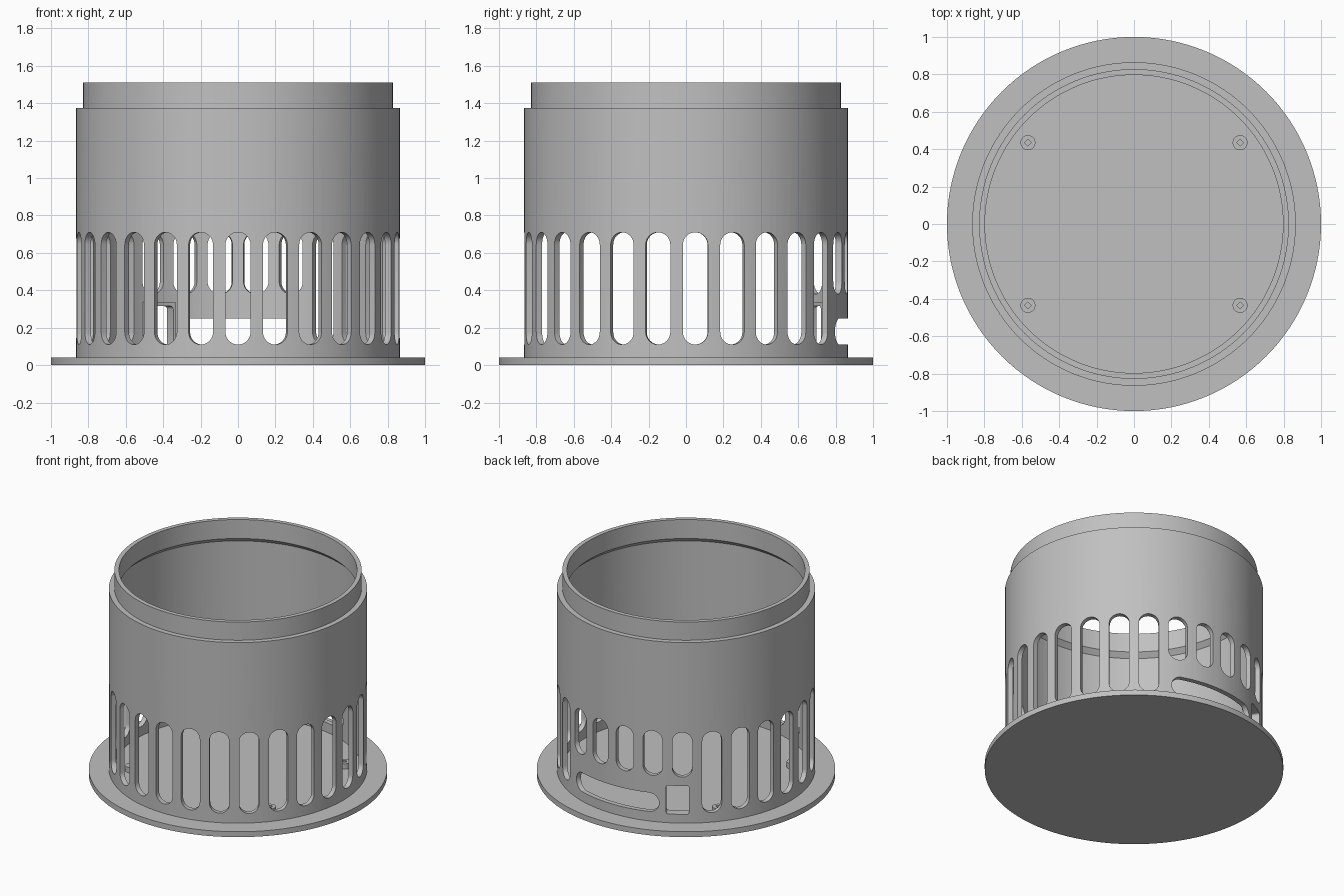
import bpy, bmesh, math
from mathutils import Matrix, Vector

if "Cube" in bpy.data.objects:
    bpy.data.objects.remove(bpy.data.objects["Cube"])

grey = bpy.data.materials.new("grey plastic")
grey.diffuse_color = (0.53, 0.53, 0.53, 1)
grey.use_nodes = True
grey.node_tree.nodes["Principled BSDF"].inputs["Base Color"].default_value = grey.diffuse_color
SEG = 128


def make(name, bm):
    bmesh.ops.recalc_face_normals(bm, faces=bm.faces)
    me = bpy.data.meshes.new(name)
    bm.to_mesh(me)
    bm.free()
    ob = bpy.data.objects.new(name, me)
    me.materials.append(grey)
    bpy.context.collection.objects.link(ob)
    return ob


def revolve(bm, profile, seg, a0=0.0, a1=360.0, offset=(0, 0)):
    """Sweep a closed (radius, z) profile about z; partial sweeps get end caps."""
    full = a1 - a0 >= 360
    rings = []
    for i in range(seg if full else seg + 1):
        a = math.radians(a0 + (a1 - a0) * i / seg)
        rings.append([bm.verts.new((offset[0] + r * math.cos(a), offset[1] + r * math.sin(a), z))
                      for r, z in profile])
    n = len(profile)
    for i in range(seg):
        p, q = rings[i], rings[(i + 1) % len(rings)]
        for j in range(n):
            k = (j + 1) % n
            bm.faces.new((p[j], q[j], q[k], p[k]))
    if not full:
        bm.faces.new(rings[0])
        bm.faces.new(rings[-1])


def rounded_cutter(bm, az, width, z0, z1, rad, steps=8):
    """Rounded rectangle pushed radially through the wall at azimuth az."""
    hw = width / 2
    pts = []
    for cx, cz, start in ((hw - rad, z1 - rad, 0), (rad - hw, z1 - rad, 90),
                          (rad - hw, z0 + rad, 180), (hw - rad, z0 + rad, 270)):
        for i in range(steps + 1):
            t = math.radians(start + 90 * i / steps)
            pts.append((cx + rad * math.cos(t), cz + rad * math.sin(t)))
    rot = Matrix.Rotation(math.radians(az), 3, 'Z')
    loops = [[bm.verts.new(rot @ Vector((r, x, z))) for x, z in pts] for r in (0.72, 0.95)]
    bm.faces.new(loops[0])
    bm.faces.new(loops[1])
    for i in range(len(pts)):
        j = (i + 1) % len(pts)
        bm.faces.new((loops[0][i], loops[0][j], loops[1][j], loops[1][i]))


def arc_cutter(bm, a0, a1, z0, z1):
    """Long round-ended slot that follows the curve of the wall."""
    rad, mid = (z1 - z0) / 2, (z0 + z1) / 2
    end = math.degrees(rad / 0.865)
    ts = [5 + 85 * i / 8 for i in range(9)]
    cols = [(a0 + end * (1 - math.cos(math.radians(t))), rad * math.sin(math.radians(t))) for t in ts]
    cols += [(a0 + end + (a1 - a0 - 2 * end) * i / 16, rad) for i in range(1, 16)]
    cols += [(a1 - end * (1 - math.cos(math.radians(t))), rad * math.sin(math.radians(t)))
             for t in reversed(ts)]
    rings = []
    for az, h in cols:
        c, s = math.cos(math.radians(az)), math.sin(math.radians(az))
        rings.append([bm.verts.new((r * c, r * s, mid + dz))
                      for r, dz in ((0.76, -h), (0.95, -h), (0.95, h), (0.76, h))])
    for p, q in zip(rings, rings[1:]):
        for j in range(4):
            k = (j + 1) % 4
            bm.faces.new((p[j], q[j], q[k], p[k]))
    bm.faces.new(rings[0])
    bm.faces.new(rings[-1])


def cut(ob, cutter):
    mod = ob.modifiers.new("openings", 'BOOLEAN')
    mod.operation = 'DIFFERENCE'
    mod.solver = 'EXACT'
    mod.object = cutter
    bpy.context.view_layer.objects.active = ob
    bpy.ops.object.modifier_apply(modifier=mod.name)


# base plate
bm = bmesh.new()
bmesh.ops.create_cone(bm, cap_ends=True, segments=SEG, radius1=1, radius2=1, depth=0.04,
                      matrix=Matrix.Translation((0, 0, 0.02)))
parts = [make("base_plate", bm)]

# round wall with a stepped, narrower lip on top
bm = bmesh.new()
revolve(bm, [(0.83, 0.03), (0.865, 0.03), (0.865, 1.375), (0.828, 1.375),
             (0.828, 1.51), (0.797, 1.51), (0.797, 1.37), (0.83, 1.337)], SEG)
wall = make("wall", bm)

# raised frame inside the wall around the socket opening
bm = bmesh.new()
revolve(bm, [(0.80, 0.085), (0.835, 0.085), (0.835, 0.337), (0.80, 0.337)], 8, 114.7, 127.8)
frame = make("socket_frame", bm)

# vent slots all round, shorter above the cable slot and socket opening
bm = bmesh.new()
for k in range(27):
    low = 0.38 if 12 <= k <= 16 else 0.11
    rounded_cutter(bm, -90 + k * 360 / 27, 0.134, low, 0.71, 0.0665)
arc_cutter(bm, 67, 113, 0.11, 0.25)
rounded_cutter(bm, 121.2, 0.155, 0.105, 0.315, 0.015, 4)
cutter = make("opening_cutter", bm)
cutter.hide_render = True
cut(wall, cutter)
cut(frame, cutter)
bpy.data.objects.remove(cutter)
parts += [wall, frame]

# four short screw posts, each with a small four-sided hole
for sx in (-1, 1):
    for sy in (-1, 1):
        x, y = sx * 0.567, sy * 0.435
        bm = bmesh.new()
        revolve(bm, [(0.018, 0.035), (0.04, 0.035), (0.04, 0.08), (0.018, 0.08)], 24, offset=(x, y))
        # square up the bore
        for v in bm.verts:
            d = Vector((v.co.x - x, v.co.y - y))
            if d.length < 0.025:
                d *= 0.018 / (abs(d.x) + abs(d.y))
                v.co.x, v.co.y = x + d.x, y + d.y
        parts.append(make("screw_post", bm))

# smooth curved surfaces, keep edges sharp
bpy.ops.object.select_all(action='DESELECT')
for ob in parts:
    ob.select_set(True)
bpy.context.view_layer.objects.active = wall
bpy.ops.object.shade_smooth_by_angle(angle=math.radians(30))
